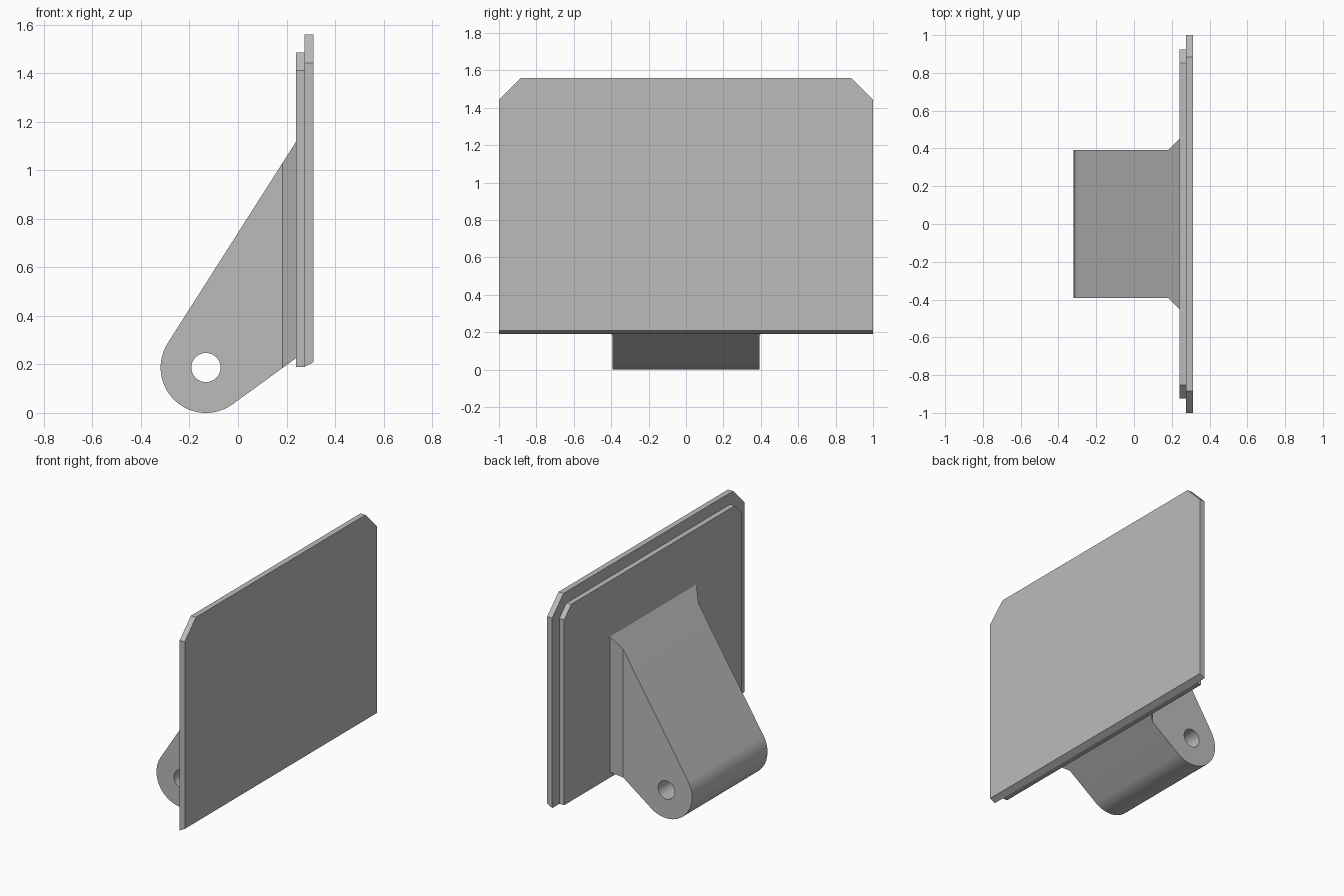
import bpy, bmesh, math

cube = bpy.data.objects.get("Cube")
if cube:
    bpy.data.objects.remove(cube, do_unlink=True)

grey = bpy.data.materials.new("plain grey")
grey.use_nodes = True
colour = (0.5, 0.5, 0.5, 1)
grey.diffuse_color = colour
grey.node_tree.nodes["Principled BSDF"].inputs["Base Color"].default_value = colour

BASE = 0.19                      # underside of the plates
EYE_X, EYE_Z, EYE_R, HOLE_R = -0.132, 0.187, 0.187, 0.06
UP, DOWN = math.radians(57.5), math.radians(36)   # slopes of the lug
FLARE_X, BACK_X, HALF, FLARE_HALF = 0.183, 0.24, 0.393, 0.45


def add_object(name, bm):
    bmesh.ops.recalc_face_normals(bm, faces=bm.faces)
    mesh = bpy.data.meshes.new(name)
    bm.to_mesh(mesh)
    bm.free()
    mesh.materials.append(grey)
    obj = bpy.data.objects.new(name, mesh)
    bpy.context.collection.objects.link(obj)
    return obj


def loft(name, ring_a, ring_b):
    """Solid between two matching rings of points."""
    bm = bmesh.new()
    a = [bm.verts.new(p) for p in ring_a]
    b = [bm.verts.new(p) for p in ring_b]
    bm.faces.new(a)
    bm.faces.new(b[::-1])
    for i in range(len(a)):
        j = (i + 1) % len(a)
        bm.faces.new((a[i], b[i], b[j], a[j]))
    return add_object(name, bm)


def plate(name, x0, x1, half, top, cut, lip=0):
    """Upright plate with clipped top corners and a sloped lower edge."""
    def ring(x, z):
        return [(x, -half, z), (x, half, z), (x, half, top - cut),
                (x, half - cut, top), (x, cut - half, top), (x, -half, top - cut)]
    return loft(name, ring(x0, BASE), ring(x1, BASE + lip))


plate("face_plate", 0.275, 0.312, 1.0, 1.56, 0.117, 0.02)
plate("backing_plate", BACK_X, 0.275, 0.925, 1.485, 0.073)


# Heights of the two tangent slopes of the lug
def upper(x):
    return EYE_Z + EYE_R / math.cos(UP) + (x - EYE_X) * math.tan(UP)


def lower(x):
    return EYE_Z - EYE_R / math.cos(DOWN) + (x - EYE_X) * math.tan(DOWN)


# Flared foot of the lug
def foot_ring(x, half):
    return [(x, -half, lower(x)), (x, half, lower(x)),
            (x, half, upper(x)), (x, -half, upper(x))]


loft("lug_foot", foot_ring(FLARE_X, HALF), foot_ring(BACK_X, FLARE_HALF))


# Lug body: rounded profile with a pin hole, extruded sideways
def arc(radius, start, end, steps):
    return [(EYE_X + radius * math.cos(start + (end - start) * i / steps),
             EYE_Z + radius * math.sin(start + (end - start) * i / steps))
            for i in range(steps + 1)]


outline = arc(EYE_R, UP + math.pi / 2, DOWN + math.pi * 1.5, 40)
outline += [(FLARE_X, lower(FLARE_X)), (FLARE_X, upper(FLARE_X))]
hole = arc(HOLE_R, 0, math.tau, 40)[:-1]

curve = bpy.data.curves.new("lug_profile", "CURVE")
curve.dimensions = "2D"
curve.fill_mode = "BOTH"
curve.extrude = HALF
for points in (outline, hole):
    spline = curve.splines.new("POLY")
    spline.points.add(len(points) - 1)
    for point, (x, z) in zip(spline.points, points):
        point.co = (x, z, 0, 1)
    spline.use_cyclic_u = True
helper = bpy.data.objects.new("lug_profile", curve)
bpy.context.collection.objects.link(helper)
bpy.context.view_layer.update()
solid = helper.evaluated_get(bpy.context.evaluated_depsgraph_get()).to_mesh()
bm = bmesh.new()
bm.from_mesh(solid)
bpy.data.objects.remove(helper, do_unlink=True)
bmesh.ops.remove_doubles(bm, verts=bm.verts, dist=0.0001)
for v in bm.verts:
    x, z, y = v.co
    v.co = (x, y, z)
lug = add_object("lug", bm)

bpy.ops.object.select_all(action="DESELECT")
lug.select_set(True)
bpy.context.view_layer.objects.active = lug
bpy.ops.object.shade_smooth_by_angle(angle=math.radians(25))
